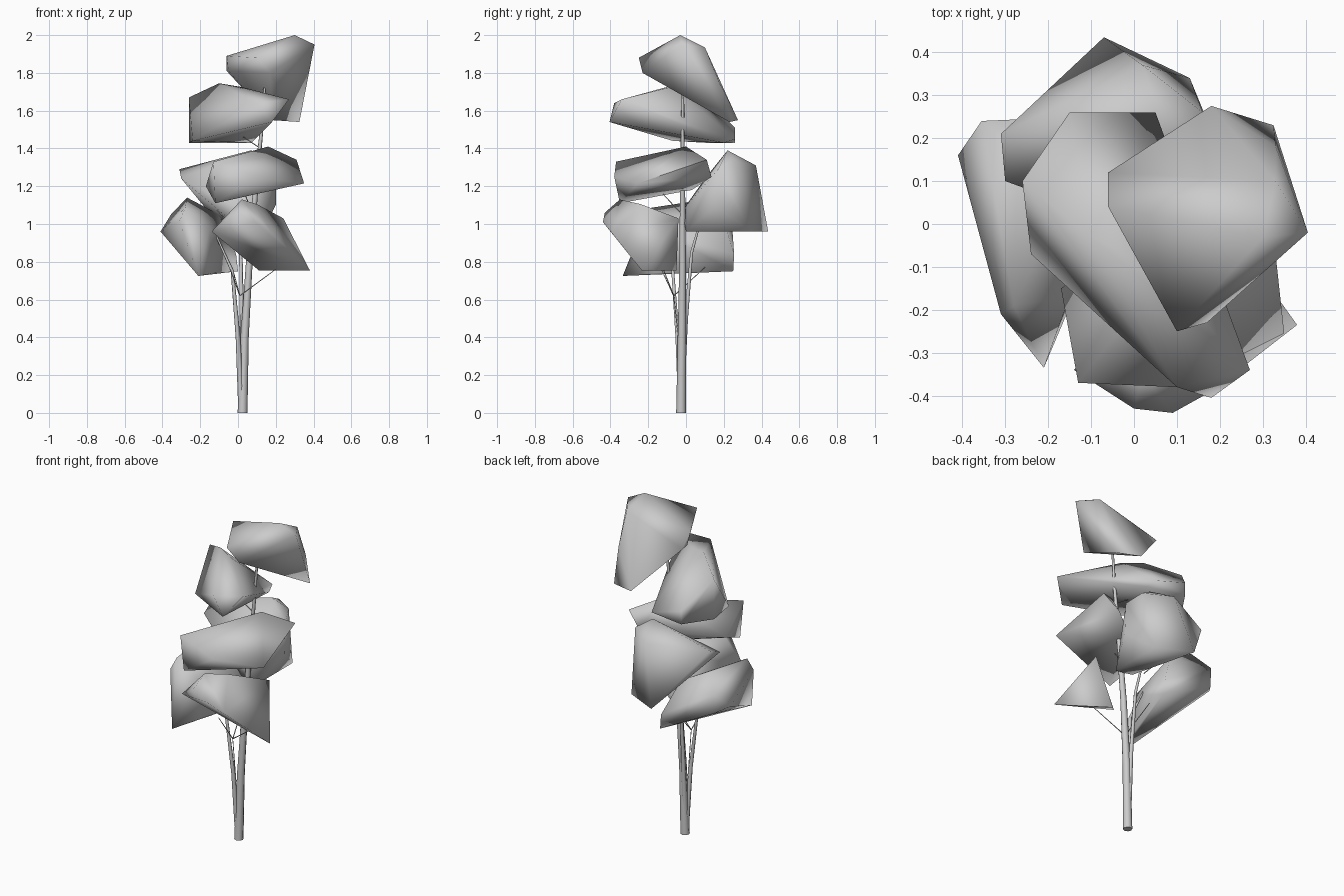
import bpy
import bmesh
import math
from mathutils import Vector

if "Cube" in bpy.data.objects:
    bpy.data.objects.remove(bpy.data.objects["Cube"], do_unlink=True)


def flat_material(name, colour):
    material = bpy.data.materials.new(name)
    material.use_nodes = True
    material.diffuse_color = colour
    material.node_tree.nodes["Principled BSDF"].inputs["Base Color"].default_value = colour
    return material


grey = flat_material("plain grey", (0.6, 0.6, 0.6, 1))


def add_object(name, bm, angle):
    """Turn a bmesh into a shaded object with the shared material."""
    bmesh.ops.recalc_face_normals(bm, faces=bm.faces[:])
    mesh = bpy.data.meshes.new(name)
    bm.to_mesh(mesh)
    bm.free()
    mesh.materials.append(grey)
    obj = bpy.data.objects.new(name, mesh)
    bpy.context.collection.objects.link(obj)
    bpy.ops.object.select_all(action="DESELECT")
    obj.select_set(True)
    bpy.context.view_layer.objects.active = obj
    bpy.ops.object.shade_smooth_by_angle(angle=math.radians(angle))


def foliage(name, *corners):
    """Soft-shaded leaf clump: the hull around a handful of corners."""
    bm = bmesh.new()
    for corner in corners:
        bm.verts.new(corner)
    hull = bmesh.ops.convex_hull(bm, input=bm.verts[:])
    loose = set(hull["geom_interior"] + hull["geom_unused"])
    bmesh.ops.delete(bm, geom=[g for g in loose if isinstance(g, bmesh.types.BMVert)],
                     context="VERTS")
    bmesh.ops.dissolve_limit(bm, angle_limit=math.radians(4),
                             verts=bm.verts[:], edges=bm.edges[:])
    add_object(name, bm, 100)


def stem(name, start_radius, end_radius, *path, sides=6):
    """Tapered low-poly tube following a path of points."""
    bm = bmesh.new()
    points = [Vector(p) for p in path]
    rings = []
    for i, point in enumerate(points):
        direction = points[min(i + 1, len(points) - 1)] - points[max(i - 1, 0)]
        side = direction.cross(Vector((0, 1, 0))).normalized()
        other = direction.cross(side).normalized()
        blend = i / (len(points) - 1)
        radius = start_radius + (end_radius - start_radius) * blend
        ring = []
        for k in range(sides):
            turn = math.tau * k / sides
            offset = side * math.cos(turn) + other * math.sin(turn)
            ring.append(bm.verts.new(point + offset * radius))
        rings.append(ring)
    for lower, upper in zip(rings, rings[1:]):
        for k in range(sides):
            n = (k + 1) % sides
            bm.faces.new((lower[k], lower[n], upper[n], upper[k]))
    bm.faces.new(rings[0])
    bm.faces.new(rings[-1])
    add_object(name, bm, 65)


# Trunk and the two thinner stems that fork from it
stem("trunk", .026, .005,
     (.024, -.026, 0), (.035, -.022, .4), (.06, -.018, .8),
     (.095, -.018, 1.2), (.125, -.018, 1.5), (.15, -.015, 1.85), sides=8)
stem("left_stem", .016, .005,
     (.015, -.03, .08), (0, -.045, .4), (-.03, -.07, .75), (-.12, -.06, .95))
stem("back_stem", .016, .005,
     (.02, -.02, .15), (.02, 0, .5), (.015, .03, .85), (0, .1, 1.1))

# Fine branches reaching into the leaf clumps
twigs = {
    "front": [(.01, -.065, .62), (.2, -.12, .76)],
    "front_left": [(.01, -.065, .62), (-.04, -.13, .76)],
    "front_trunk": [(.01, -.035, .35), (.01, -.065, .62)],
    "back_left": [(-.03, .05, .98), (-.26, .14, 1.25)],
    "back": [(.01, -.065, .62), (-.03, .1, .77)],
    "middle": [(.08, -.02, 1.05), (.02, -.16, 1.2)],
    "upper": [(.12, -.02, 1.4), (0, -.02, 1.48)],
}
for place, path in twigs.items():
    stem(place + "_branch", .003, .002, *path, sides=5)

# Leaf clumps from the crown downwards
foliage("crown_foliage",
        (-.06, .12, 1.81), (-.06, .04, 1.89), (.1, -.25, 1.88),
        (.17, -.23, 1.8), (.3, -.03, 2), (.405, -.02, 1.95),
        (.33, .1, 1.935), (.26, .18, 1.76), (.33, .18, 1.74),
        (.18, .275, 1.55), (.325, .23, 1.54), (-.05, .06, 1.81))
foliage("upper_foliage",
        (-.15, .26, 1.51), (-.15, .26, 1.43), (.05, .26, 1.45),
        (-.26, .1, 1.43), (-.26, .1, 1.67), (-.24, -.07, 1.44),
        (-.1, -.03, 1.745), (.02, -.08, 1.725), (.1, -.38, 1.64),
        (.18, -.405, 1.54), (.27, -.34, 1.66), (.07, .2, 1.43))
foliage("middle_foliage",
        (-.13, -.37, 1.33), (-.12, -.35, 1.11), (-.17, -.15, 1.2),
        (.16, 0, 1.41), (.31, .11, 1.34), (.22, .135, 1.25),
        (.35, -.255, 1.215), (.1, -.38, 1.25), (.1, .03, 1.18))
foliage("back_foliage",
        (-.31, .21, 1.29), (-.3, .1, 1.24), (-.07, .435, .96),
        (.13, .34, .96), (.13, 0, .96), (.02, .01, .97),
        (.07, .22, 1.39), (.16, .26, 1.33), (.02, .37, 1.31),
        (.2, .17, 1.29), (.2, .16, 1.1), (.03, -.02, 1.07))
foliage("left_foliage",
        (-.41, .16, .96), (-.355, .24, 1.05), (-.35, .24, .93),
        (-.27, .17, 1.14), (-.28, -.19, 1.085), (-.31, -.21, 1.015),
        (-.21, -.335, .725), (0, .25, .75), (-.01, .255, .84),
        (-.14, -.17, .74), (-.15, -.17, .98), (-.1, .19, 1.05))
foliage("front_foliage",
        (-.14, -.34, .96), (0, -.43, 1.06), (.02, -.35, 1.13),
        (.09, -.44, 1.01), (.38, -.235, .755), (.24, -.04, 1.03),
        (.11, -.05, .755), (.18, -.39, .95), (.1, -.24, 1.105))
